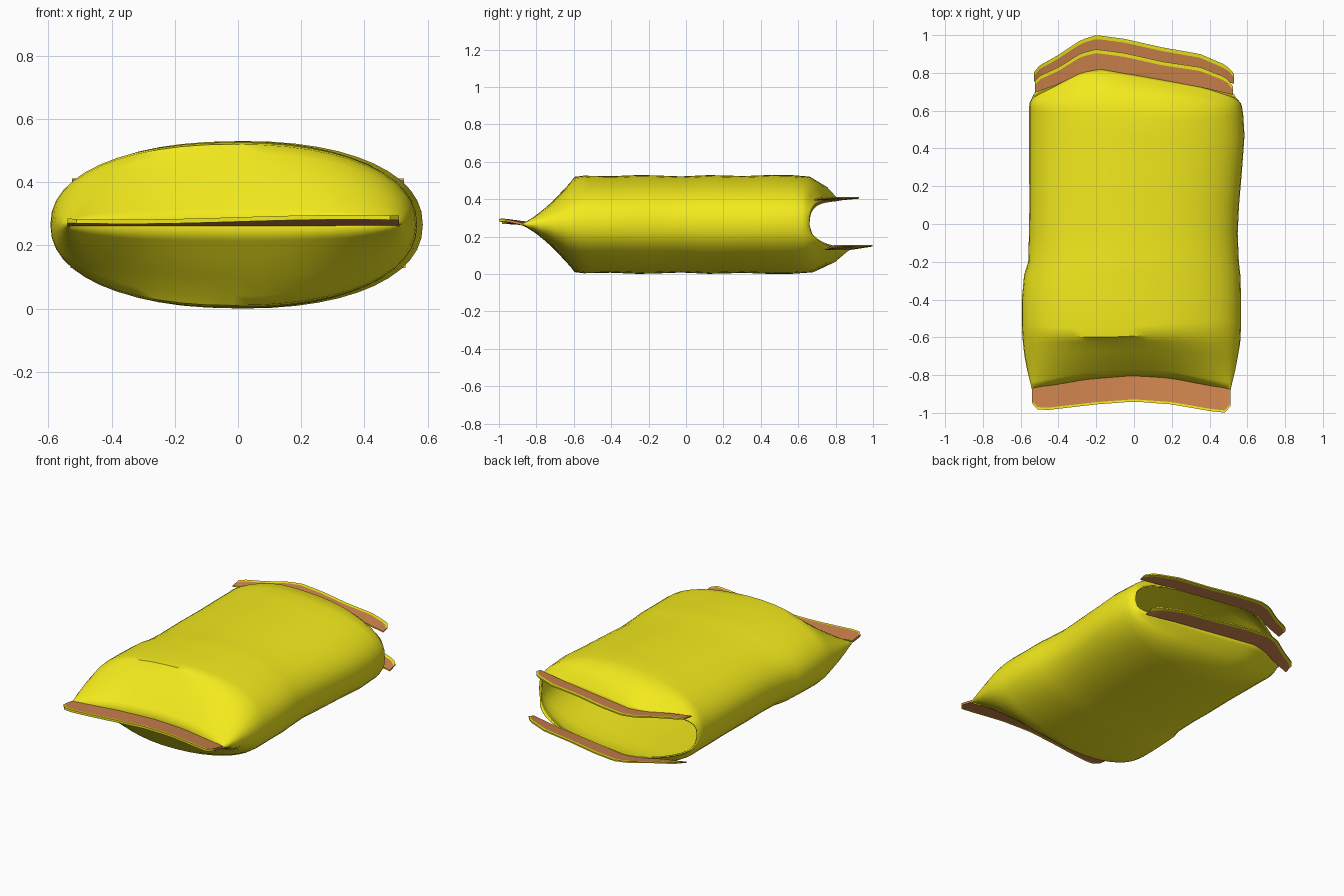
import bpy, bmesh, math

if "Cube" in bpy.data.objects:
    bpy.data.objects.remove(bpy.data.objects["Cube"])

ZC = 0.27


def material(name, col):
    m = bpy.data.materials.new(name)
    m.diffuse_color = (*col, 1)
    m.use_nodes = True
    m.node_tree.nodes["Principled BSDF"].inputs["Base Color"].default_value = m.diffuse_color
    return m


yellow = material("yellow_foil", (0.90, 0.83, 0.012))
orange = material("orange_seal", (0.62, 0.23, 0.075))


def curve(pts, x):
    """Piecewise linear lookup."""
    if x <= pts[0][0]:
        return pts[0][1]
    for (a, b), (c, d) in zip(pts, pts[1:]):
        if x <= c:
            return b + (d - b) * (x - a) / (c - a)
    return pts[-1][1]


def finish(name, bm, mats):
    bmesh.ops.recalc_face_normals(bm, faces=bm.faces)
    me = bpy.data.meshes.new(name)
    bm.to_mesh(me)
    bm.free()
    ob = bpy.data.objects.new(name, me)
    bpy.context.collection.objects.link(ob)
    for m in mats:
        me.materials.append(m)
    bpy.context.view_layer.objects.active = ob
    ob.select_set(True)
    bpy.ops.object.shade_smooth_by_angle(angle=math.radians(35))
    ob.select_set(False)
    return ob


# Edge curves of the seals, y as a function of x
front_in = [(-.54, -.88), (-.25, -.825), (0, -.805), (.2, -.82), (.51, -.885)]
front_out = [(-.54, -.95), (-.52, -.98), (-.46, -.985), (-.2, -.955), (0, -.94),
             (.2, -.955), (.4, -.99), (.49, -1.0), (.51, -.965)]
back_in = [(-.54, .69), (-.4, .74), (-.28, .80), (-.18, .82), (.1, .77), (.35, .725), (.54, .68)]
top_out = [(-.53, .75), (-.51, .78), (-.4, .83), (-.28, .905), (-.2, .925), (-.05, .905),
           (.15, .86), (.35, .83), (.49, .775), (.53, .72)]
low_out = [(-.535, .78), (-.525, .825), (-.4, .895), (-.28, .975), (-.2, 1.0), (-.05, .98),
           (.15, .935), (.35, .90), (.49, .84), (.535, .79)]

# Bag rings: y, left x, right x, half height, squareness, front and back bend
rings = [
    (-.885, -.54, .51, .008, 2.6, 1, 0),
    (-.84, -.55, .52, .05, 2.5, .9, 0),
    (-.78, -.565, .535, .10, 2.4, .6, 0),
    (-.70, -.58, .55, .165, 2.3, .35, 0),
    (-.63, -.588, .562, .225, 2.2, .15, 0),
    (-.575, -.592, .565, .255, 2.2, 0, 0),
    (-.53, -.594, .567, .261, 2.2, 0, 0),
    (-.40, -.594, .567, .258, 2.2, 0, 0),
    (-.27, -.582, .563, .264, 2.2, 0, 0),
    (-.20, -.56, .555, .263, 2.2, 0, 0),
    (-.05, -.556, .549, .257, 2.2, 0, 0),
    (.10, -.554, .556, .264, 2.2, 0, 0),
    (.30, -.555, .573, .259, 2.2, 0, 0),
    (.47, -.555, .585, .265, 2.2, 0, 0),
    (.58, -.555, .578, .264, 2.2, 0, 0),
    (.62, -.555, .572, .256, 2.3, 0, .3),
    (.642, -.553, .565, .205, 2.6, 0, .7),
    (.655, -.545, .55, .150, 3.2, 0, .92),
    (.66, -.54, .54, .132, 4.0, 0, 1),
]

# Hollow pillow body, closed in front and open at the back
N = 48
bm = bmesh.new()
loops = []
for y, xl, xr, h, n, wf, wb in rings:
    loop = []
    for i in range(N):
        a = 2 * math.pi * i / N
        c, s = math.cos(a), math.sin(a)
        cx = math.copysign(abs(c) ** (2 / n), c)
        sz = math.copysign(abs(s) ** (2 / n), s)
        x = (xl + xr) / 2 + (xr - xl) / 2 * cx
        k = min(1, abs(sz) * 1.05) ** 2
        edge = curve(back_in, x) + (0.06 if s < 0 else 0)
        py = y + wf * (curve(front_in, x) + .885) + wb * k * (edge - .655)
        if abs(y) < .6:      # slanting creases
            py += .025 * math.sin(3.5 * x + 1.5 + 4 * y) * abs(sz)
        loop.append(bm.verts.new((x, py, ZC + h * sz)))
    loops.append(loop)
for p, q in zip(loops, loops[1:]):
    for i in range(N):
        j = (i + 1) % N
        bm.faces.new((p[i], p[j], q[j], q[i]))
body = finish("bag_body", bm, [yellow])
mod = body.modifiers.new("wall", 'SOLIDIFY')
mod.thickness = .008
mod.offset = -1


def seal(name, inner, outer, half, z_in, z_out, shift=0, border=.02, th=.007, steps=36):
    """Orange strip between two edge curves, with a yellow border."""
    bm = bmesh.new()
    cols = []
    for i in range(steps + 1):
        u = 2 * i / steps - 1
        x = half[0] + (half[1] - half[0]) * (u + 1) / 2
        y0, y1 = curve(inner, x) + shift, curve(outer, x)
        t = 1 - border / abs(y1 - y0)
        col = []
        for f in (0, .45, t, 1):
            z = z_in + (z_out(x) - z_in) * f
            y = y0 + (y1 - y0) * f
            col.append([bm.verts.new((x, y, z + d)) for d in (th, -th)])
        cols.append(col)
    for p, q in zip(cols, cols[1:]):
        for r in range(3):
            for s in (0, 1):
                f = bm.faces.new((p[r][s], q[r][s], q[r + 1][s], p[r + 1][s]))
                f.material_index = 0 if r == 2 else 1
        for r in (0, 3):
            bm.faces.new((p[r][0], q[r][0], q[r][1], p[r][1]))
    for col in (cols[0], cols[-1]):
        for r in range(3):
            f = bm.faces.new((col[r][0], col[r + 1][0], col[r + 1][1], col[r][1]))
            f.material_index = 1
    return finish(name, bm, [yellow, orange])


# Closed front seal and the two lips of the torn back
seal("front_seal", front_in, front_out, (-.54, .51), .273,
     lambda x: .287 + .007 * math.sin(4.5 * x), shift=.01, border=.012)
seal("upper_lip", back_in, top_out, (-.525, .525), ZC + .132, lambda x: .412, th=.004)
seal("lower_lip", back_in, low_out, (-.53, .53), ZC - .132, lambda x: .156, shift=.06, th=.004)

# Rest the bag exactly on the ground
bpy.context.view_layer.update()
low = min(v.co.z for v in body.data.vertices)
for ob in bpy.context.collection.objects:
    ob.location.z -= low
